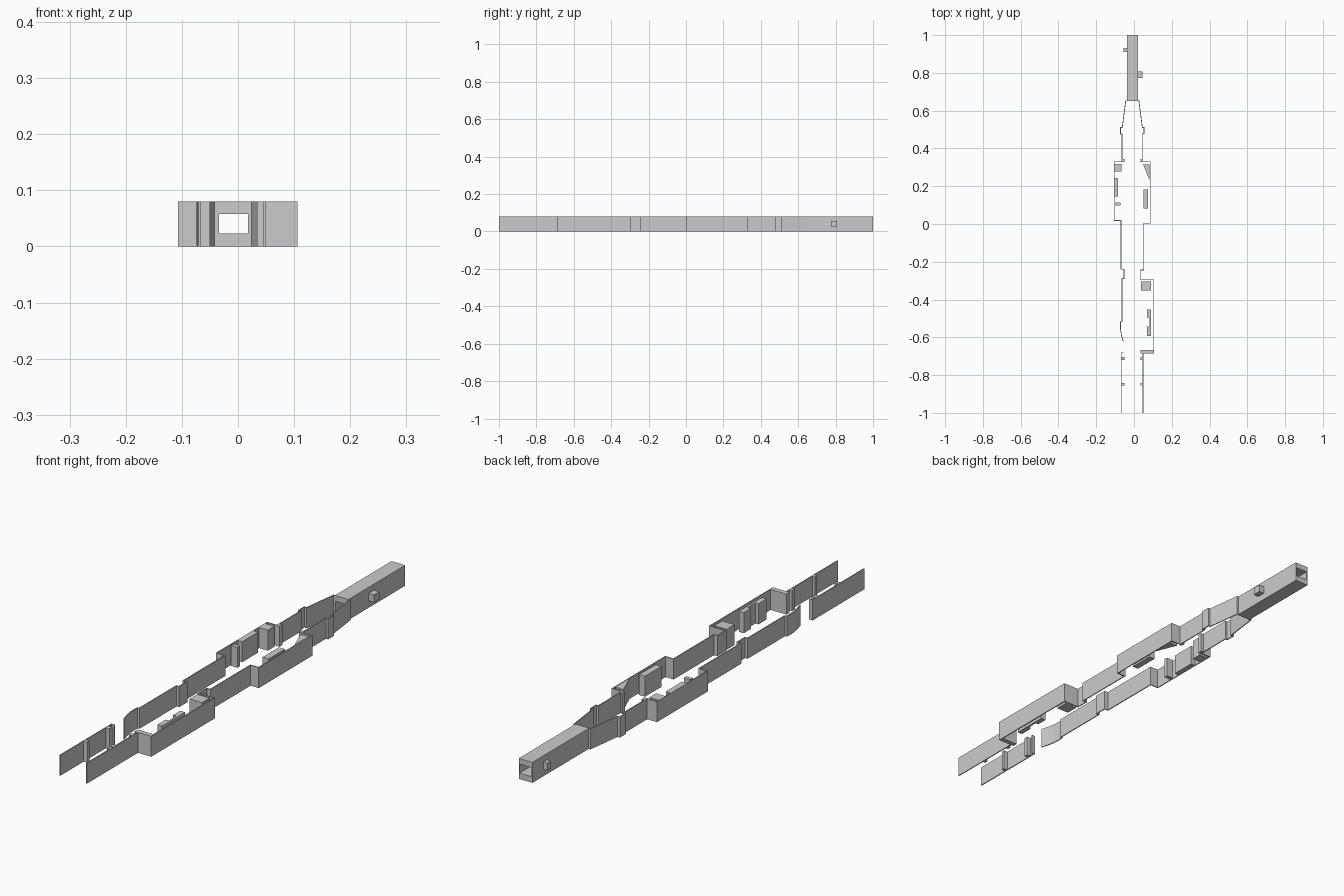
import bpy
from mathutils import Vector

if "Cube" in bpy.data.objects:
    bpy.data.objects.remove(bpy.data.objects["Cube"])

H = 0.08    # wall height
T = 0.004   # wall thickness


def make(name, verts, faces):
    mesh = bpy.data.meshes.new(name)
    mesh.from_pydata(verts, [], faces)
    obj = bpy.data.objects.new(name, mesh)
    bpy.context.collection.objects.link(obj)
    return obj


def prism(name, pts, z0=0.0, z1=H):
    """Upright prism over a counter-clockwise outline."""
    n = len(pts)
    verts = [(x, y, z) for z in (z0, z1) for x, y in pts]
    faces = [tuple(range(n))[::-1], tuple(range(n, 2 * n))]
    faces += [(i, (i + 1) % n, n + (i + 1) % n, n + i) for i in range(n)]
    return make(name, verts, faces)


def box(name, x0, x1, y0, y1, z0=0.0, z1=H):
    return prism(name, [(x0, y0), (x1, y0), (x1, y1), (x0, y1)], z0, z1)


def wall(name, path):
    """Thin wall of constant thickness with mitred corners along a path."""
    p = [Vector(q) for q in path]
    left, right = [], []
    for i, q in enumerate(p):
        dirs = []
        if i > 0:
            dirs.append((q - p[i - 1]).normalized())
        if i < len(p) - 1:
            dirs.append((p[i + 1] - q).normalized())
        normals = [Vector((-d.y, d.x)) for d in dirs]
        m = sum(normals, Vector((0, 0))).normalized()
        off = m * (T / 2 / max(m.dot(normals[0]), 0.3))
        left.append(q + off)
        right.append(q - off)
    n = len(p)
    verts = [(v.x, v.y, z) for z in (0, H) for v in left + right]
    faces = []
    for i in range(n - 1):
        a, b, c, d = i, i + 1, n + i + 1, n + i
        t = 2 * n
        faces += [(a, b, c, d), (d + t, c + t, b + t, a + t),
                  (b, a, a + t, b + t), (d, c, c + t, d + t)]
    faces += [(0, n, 3 * n, 2 * n), (2 * n - 1, n - 1, 3 * n - 1, 4 * n - 1)]
    return make(name, verts, faces)


# Left corridor walls, with a gap for the open doorway
wall("left_entry_wall", [(-0.068, -1), (-0.068, -0.682), (-0.055, -0.682)])
wall("left_main_wall", [
    (-0.057, -0.622), (-0.062, -0.603), (-0.067, -0.585), (-0.071, -0.56),
    (-0.072, -0.535), (-0.071, -0.518), (-0.064, -0.516), (-0.064, -0.288),
    (-0.053, -0.288), (-0.053, -0.24), (-0.069, -0.24), (-0.069, 0.018),
    (-0.105, 0.018), (-0.105, 0.33), (-0.063, 0.33), (-0.063, 0.476),
    (-0.072, 0.476), (-0.072, 0.511), (-0.062, 0.511), (-0.044, 0.652),
    (-0.037, 0.652)])

# Right corridor walls
wall("right_entry_wall", [(0.047, -1), (0.047, -0.684)])
wall("right_main_wall", [
    (0.104, -0.684), (0.104, -0.295), (0.036, -0.295), (0.036, -0.244),
    (0.051, -0.244), (0.051, 0.004), (0.086, 0.004), (0.086, 0.33),
    (0.044, 0.33), (0.044, 0.478), (0.053, 0.478), (0.053, 0.511),
    (0.044, 0.511), (0.026, 0.652), (0.02, 0.652)])
box("room_end_wall", 0.034, 0.106, -0.686, -0.667)

# Door posts along both sides
for i, (y0, y1) in enumerate([(-0.856, -0.842), (-0.719, -0.703), (0.328, 0.345)]):
    inner_wall_l, inner_wall_r = (-0.068, 0.047) if y0 < 0 else (-0.063, 0.044)
    box(f"left_post_{i}", inner_wall_l, -0.05, y0, y1)
    box(f"right_post_{i}", 0.034, inner_wall_r, y0, y1)

# Furniture blocks in the side rooms
box("left_room_cabinet", -0.103, -0.065, 0.277, 0.318)
box("left_room_counter", -0.103, -0.084, 0.146, 0.244)
box("left_room_panel", -0.098, -0.071, 0.098, 0.114)
box("right_room_counter", 0.049, 0.075, 0.082, 0.182)
prism("right_room_corner", [(0.083, 0.23), (0.083, 0.316), (0.048, 0.316)])
box("front_room_cabinet", 0.038, 0.091, -0.353, -0.305)
prism("front_room_shelf", [
    (0.089, -0.594), (0.089, -0.453), (0.068, -0.453), (0.068, -0.496),
    (0.081, -0.496), (0.081, -0.543), (0.068, -0.543), (0.068, -0.594)])

# Rear tunnel: rectangular tube with thick floor and roof
outer = [(-0.038, 0), (0.021, 0), (0.021, H), (-0.038, H)]
inner = [(-0.034, 0.023), (0.018, 0.023), (0.018, 0.058), (-0.034, 0.058)]
verts = [(x, y, z) for y in (0.65, 1.0) for x, z in outer + inner]
faces = []
for i in range(4):
    j = (i + 1) % 4
    faces += [(i, j, j + 4, i + 4), (i + 8, i + 12, j + 12, j + 8),
              (i, i + 8, j + 8, j), (i + 4, j + 4, j + 12, i + 12)]
make("rear_tunnel", verts, faces)

# Small boxes on the tunnel sides
box("tunnel_right_box", 0.021, 0.044, 0.774, 0.808, 0.027, 0.056)
box("tunnel_left_box", -0.055, -0.038, 0.911, 0.933, 0.027, 0.056)
